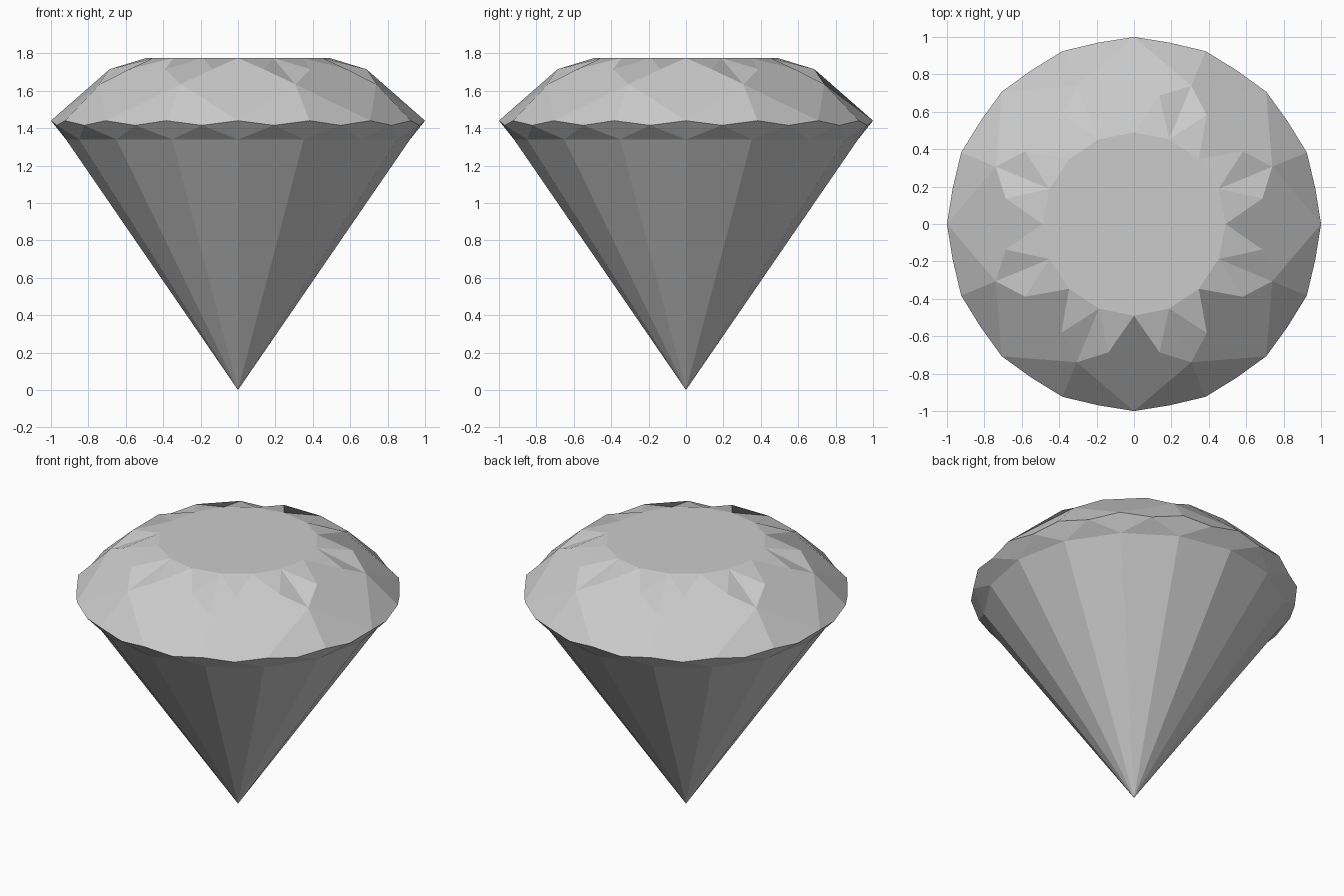
import bpy, bmesh
from math import sin, cos, pi

if "Cube" in bpy.data.objects:
    bpy.data.objects.remove(bpy.data.objects["Cube"])

bm = bmesh.new()
N = 16


def ring(count, radius, z, offset=0.0):
    """Ring of vertices, offset in fractions of one step."""
    out = []
    for i in range(count):
        a = 2 * pi * (i + offset) / count
        r = radius
        out.append(bm.verts.new((r * cos(a), r * sin(a), z)))
    return out


# Horizontal rings of the cut stone
table = ring(N, 0.49, 1.775)
mid = ring(N, 0.70, 1.715, 0.5)
corner = ring(8, 0.80, 1.635, 0.5)
girdle_high = ring(N, 1.0, 1.44)
girdle_low = ring(N, 0.988, 1.415, 0.5)
lower = ring(N, 0.92, 1.34)
tip = bm.verts.new((0, 0, 0))

face = bm.faces.new

# Flat table and star facets around it
face(table)
for i in range(N):
    face((table[i], mid[i], table[(i + 1) % N]))

# Eight-fold crown facets
for k in range(8):
    e, o, n = 2 * k, 2 * k + 1, (2 * k + 2) % N
    # hollow kite, folded along its radial line
    face((table[o], mid[e], corner[k]))
    face((table[o], corner[k], mid[o]))
    # main bezel facet
    face((table[e], mid[e - 1], corner[k - 1], girdle_high[e], corner[k], mid[e]))
    # upper girdle facets
    face((corner[k], girdle_high[e], girdle_low[e], girdle_high[o]))
    face((corner[k], girdle_high[o], girdle_low[o], girdle_high[n]))

# Pavilion facets down to the tip
for i in range(N):
    j = (i + 1) % N
    face((girdle_high[i], girdle_low[i - 1], lower[i], girdle_low[i]))
    face((girdle_low[i], lower[i], lower[j]))
    face((lower[i], tip, lower[j]))

bmesh.ops.recalc_face_normals(bm, faces=bm.faces)
mesh = bpy.data.meshes.new("gemstone")
bm.to_mesh(mesh)
bm.free()
bpy.context.collection.objects.link(bpy.data.objects.new("gemstone", mesh))
